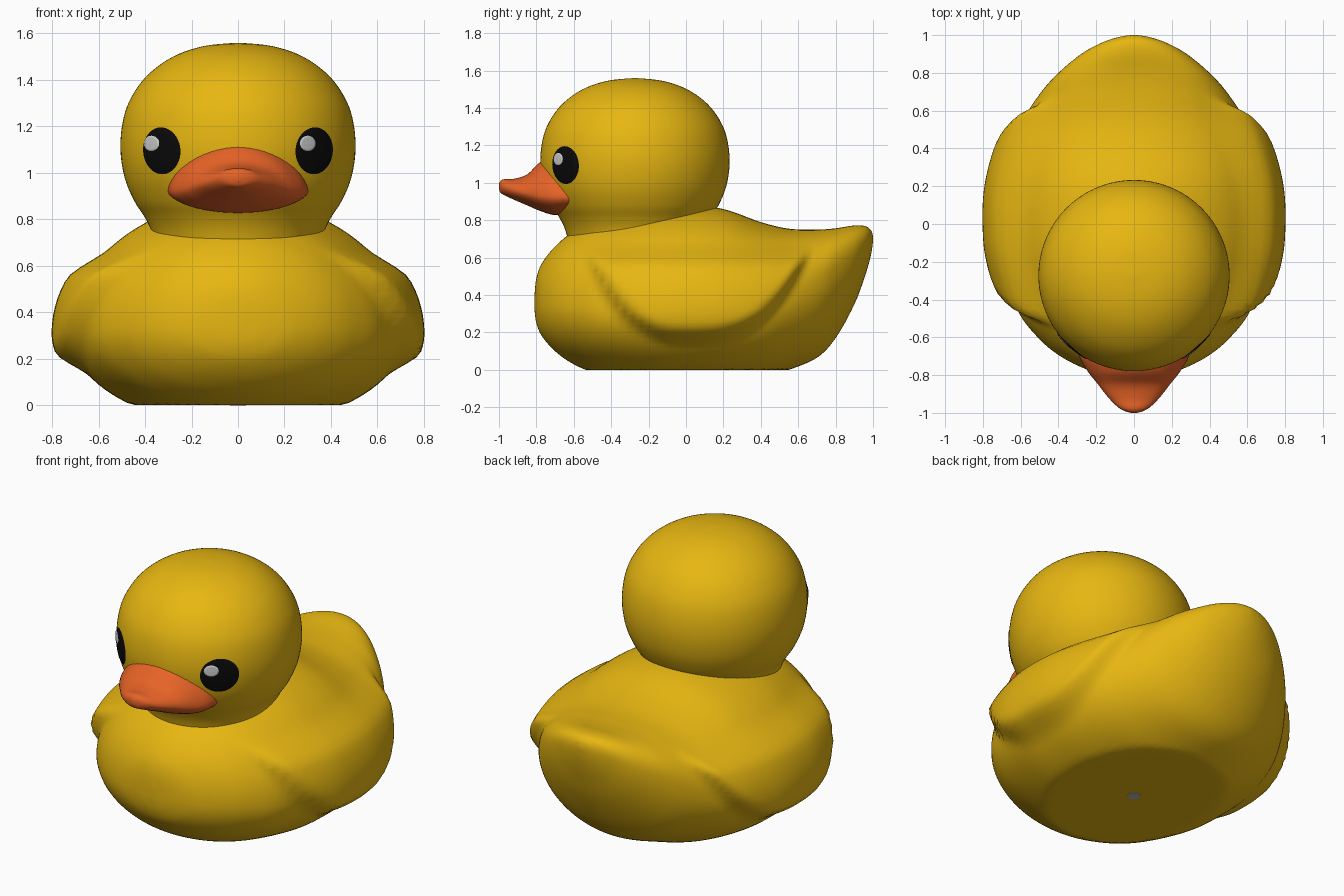
import bpy
from math import sin, cos, pi, hypot, copysign, asin

if "Cube" in bpy.data.objects:
    bpy.data.objects.remove(bpy.data.objects["Cube"])


def material(name, rgb):
    m = bpy.data.materials.new(name)
    m.diffuse_color = (*rgb, 1)
    m.use_nodes = True
    m.node_tree.nodes["Principled BSDF"].inputs["Base Color"].default_value = m.diffuse_color
    return m


YELLOW = material("yellow", (0.83, 0.49, 0.006))
ORANGE = material("orange", (0.80, 0.125, 0.02))
BLACK = material("black", (0.003, 0.003, 0.003))
WHITE = material("highlight", (0.62, 0.62, 0.62))
GREY = material("grey", (0.45, 0.48, 0.52))


def build(name, verts, faces, mat):
    me = bpy.data.meshes.new(name)
    me.from_pydata(verts, [], faces)
    me.materials.append(mat)
    ob = bpy.data.objects.new(name, me)
    bpy.context.collection.objects.link(ob)
    bpy.ops.object.select_all(action='DESELECT')
    ob.select_set(True)
    bpy.context.view_layer.objects.active = ob
    bpy.ops.object.mode_set(mode='EDIT')
    bpy.ops.mesh.select_all(action='SELECT')
    bpy.ops.mesh.normals_make_consistent(inside=False)
    bpy.ops.object.mode_set(mode='OBJECT')
    bpy.ops.object.shade_smooth_by_angle(angle=0.8)
    return ob


def spline(pts, steps):
    """Catmull-Rom through rows of numbers."""
    out = []
    for i in range(len(pts) - 1):
        p0, p1 = pts[max(i - 1, 0)], pts[i]
        p2, p3 = pts[i + 1], pts[min(i + 2, len(pts) - 1)]
        for k in range(steps):
            t = k / steps
            out.append([0.5 * (2 * b + (c - a) * t + (2 * a - 5 * b + 4 * c - d) * t * t
                               + (3 * b - a - 3 * c + d) * t ** 3)
                        for a, b, c, d in zip(p0, p1, p2, p3)])
    out.append(list(pts[-1]))
    return out


def skin(rings, n):
    """Quads between successive closed rings, with capped ends."""
    f = []
    for r in range(rings - 1):
        for i in range(n):
            j = (i + 1) % n
            f.append((r * n + i, r * n + j, (r + 1) * n + j, (r + 1) * n + i))
    return f + [tuple(range(n)), tuple(range((rings - 1) * n, rings * n))]


def loft(name, stations, mat, n=96, steps=6, bump=None):
    """Rounded sections along y: y, half width, bottom, middle, top, upper exponent."""
    rows = spline(stations, steps)
    verts = []
    for y, w, zb, zm, zt, e in rows:
        for i in range(n):
            c, s = cos(2 * pi * i / n), sin(2 * pi * i / n)
            p = 2 / e if s > 0 else 1
            x = w * copysign(abs(c) ** p, c)
            z = zm + ((zt - zm) * s ** p if s > 0 else (zm - zb) * s)
            z = max(z, 0)
            if bump and abs(x) > 0.1:
                x += copysign(bump(y, z), x)
            verts.append((x, y, z))
    return build(name, verts, skin(len(rows), n), mat)


def smooth(t):
    t = min(max(t, 0), 1)
    return t * t * (3 - 2 * t)


def wing(y, z):
    """Raised folded wing: straight top edge, curved lower edge, pointed rear."""
    low = 0.12 + (0.46 * (y / 0.65) ** 3 if y > 0 else 0.4 * (-y / 0.5) ** 2.5)
    return 0.082 * smooth((z - low) / 0.11) * smooth((0.68 - z) / 0.14)


# body with wings and tail
loft("body", [
    (-0.81, 0.02, 0.32, 0.35, 0.40, 2),
    (-0.80, 0.13, 0.25, 0.35, 0.49, 2),
    (-0.77, 0.25, 0.18, 0.34, 0.57, 2),
    (-0.70, 0.39, 0.10, 0.34, 0.66, 2),
    (-0.60, 0.51, 0.03, 0.33, 0.74, 2),
    (-0.45, 0.62, -0.03, 0.32, 0.81, 2),
    (-0.20, 0.70, -0.08, 0.31, 0.87, 2),
    (0.00, 0.72, -0.09, 0.31, 0.88, 2),
    (0.20, 0.71, -0.08, 0.31, 0.86, 2),
    (0.40, 0.66, -0.05, 0.33, 0.79, 2.1),
    (0.55, 0.59, 0.00, 0.37, 0.755, 2.2),
    (0.70, 0.49, 0.065, 0.44, 0.75, 2.4),
    (0.80, 0.40, 0.17, 0.52, 0.757, 2.5),
    (0.90, 0.28, 0.35, 0.60, 0.772, 2.4),
    (0.96, 0.17, 0.51, 0.67, 0.768, 2.2),
    (0.99, 0.08, 0.62, 0.69, 0.745, 2),
    (1.00, 0.015, 0.69, 0.70, 0.715, 2)], YELLOW, bump=wing)

# head and neck, turned about a vertical axis
CY = -0.273
profile = spline([(0.34, 0.62), (0.37, 0.74), (0.402, 0.81), (0.447, 0.88), (0.488, 0.98),
                  (0.506, 1.10), (0.496, 1.22), (0.462, 1.32), (0.39, 1.42), (0.28, 1.50),
                  (0.15, 1.545), (0.01, 1.56)], 5)
N = 96
build("head", [(r * cos(2 * pi * i / N), CY + r * sin(2 * pi * i / N), z)
               for r, z in profile for i in range(N)], skin(len(profile), N), YELLOW)

# beak
loft("beak", [
    (-0.60, 0.305, 0.84, 0.925, 1.14, 1.7),
    (-0.70, 0.29, 0.828, 0.925, 1.14, 1.7),
    (-0.78, 0.245, 0.85, 0.93, 1.11, 1.8),
    (-0.85, 0.19, 0.88, 0.945, 1.045, 1.9),
    (-0.92, 0.135, 0.91, 0.96, 1.022, 2),
    (-0.97, 0.085, 0.933, 0.975, 1.02, 2),
    (-0.99, 0.05, 0.945, 0.98, 1.012, 2),
    (-1.00, 0.015, 0.965, 0.982, 0.995, 2)], ORANGE, n=48)


def head_radius(z):
    for (r0, z0), (r1, z1) in zip(profile, profile[1:]):
        if z0 <= z <= z1:
            return r0 + (r1 - r0) * (z - z0) / (z1 - z0)
    return 0.3


def spot(name, x, z, rx, rz, lift, mat):
    """Thin oval patch wrapped on the head around the point x, z."""
    n, rings = 40, 8
    a0 = asin(x / head_radius(z))
    da = rx / (head_radius(z) * cos(a0))
    verts = []
    for k in range(rings + 1):
        q = max(k / rings, 0.01)
        for i in range(n):
            t = 2 * pi * i / n
            zz = z + rz * q * sin(t)
            a = a0 + da * q * cos(t)
            r = head_radius(zz) + (lift if k < rings else lift - 0.003)
            verts.append((r * sin(a), CY - r * cos(a), zz))
    ob = build(name, verts, skin(rings + 1, n)[:-1], mat)
    me = ob.data
    p = me.polygons[len(me.polygons) // 2]
    if p.normal.x * p.center.x + p.normal.y * (p.center.y - CY) < 0:
        me.flip_normals()


# eyes with highlights
for side, s in (("left", -1), ("right", 1)):
    spot(side + "_eye", s * 0.335, 1.095, 0.081, 0.101, 0.004, BLACK)
    spot(side + "_eye_highlight", s * 0.335 - 0.036, 1.127, 0.033, 0.033, 0.007, WHITE)

# squeaker valve underneath
bpy.ops.mesh.primitive_cylinder_add(vertices=32, radius=0.035, depth=0.004, location=(0, 0, 0.001))
valve = bpy.context.object
valve.name = "valve"
valve.data.materials.append(GREY)
